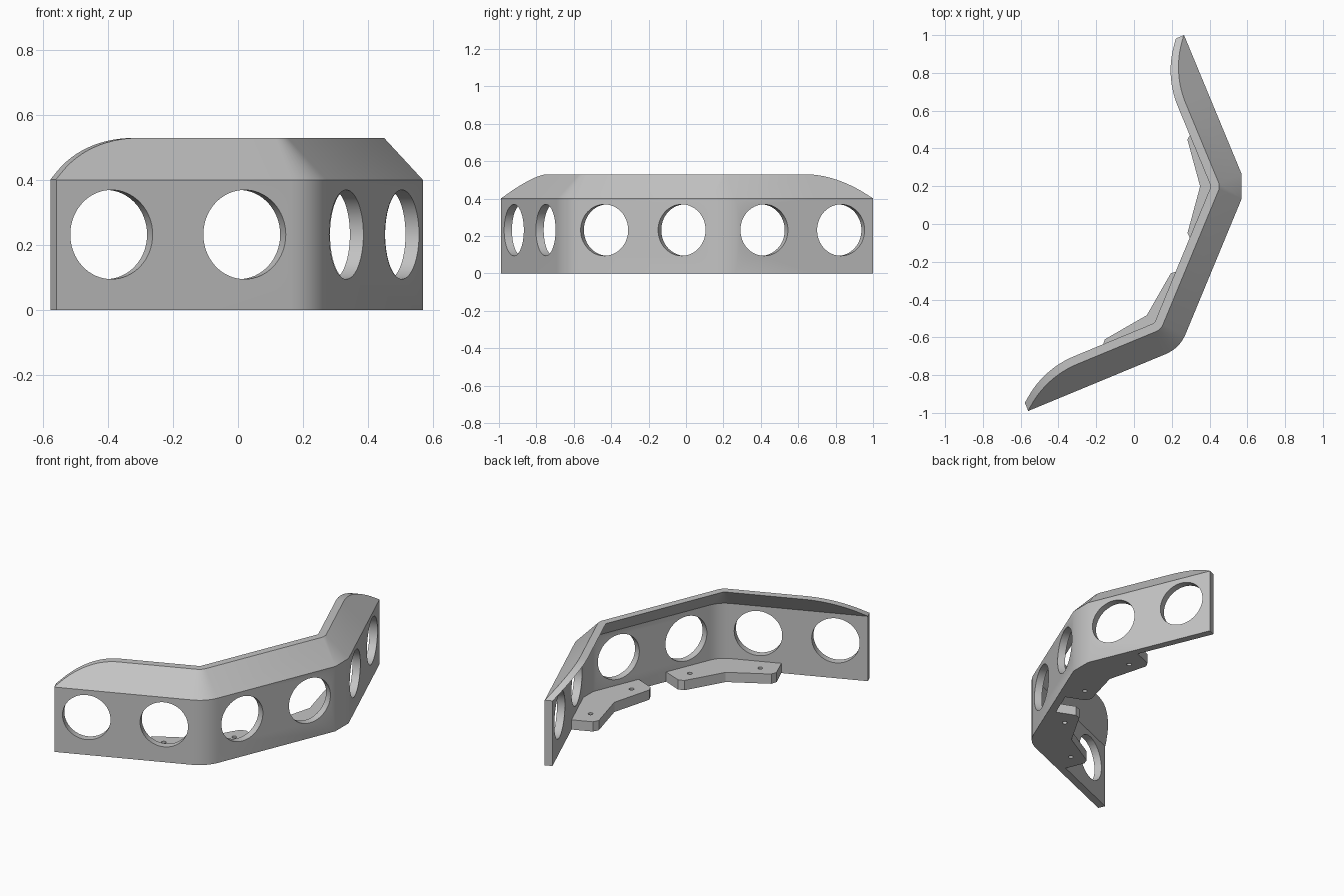
import bpy, bmesh, math
from mathutils import Vector, Matrix

cube = bpy.data.objects.get("Cube")
if cube:
    bpy.data.objects.remove(cube, do_unlink=True)

grey = bpy.data.materials.new("plain grey")
grey.use_nodes = True
grey.diffuse_color = (0.55, 0.55, 0.55, 1)
grey.node_tree.nodes["Principled BSDF"].inputs["Base Color"].default_value = (0.55, 0.55, 0.55, 1)

THICK, WALL, RISE, CURVE = 0.045, 0.4, 0.13, 0.335
TAN, COS = math.tan(math.pi / 8), math.cos(math.pi / 8)

# Plan of the outer wall: two ends, two corners
A, P1 = Vector((-0.56, -0.99)), Vector((0.242, -0.658))
P2, B = Vector((0.597, 0.199)), Vector((0.265, 1.0))
wings = [(A, P1), (P1, P2), (P2, B)]
dirs = [(b - a).normalized() for a, b in wings]


def inward(d):
    return Vector((-d.y, d.x))


def make(name, bm):
    bmesh.ops.recalc_face_normals(bm, faces=bm.faces)
    mesh = bpy.data.meshes.new(name)
    bm.to_mesh(mesh)
    bm.free()
    mesh.materials.append(grey)
    obj = bpy.data.objects.new(name, mesh)
    bpy.context.collection.objects.link(obj)
    return obj


def cylinder(bm, place, radius, depth, sides):
    bmesh.ops.create_cone(bm, cap_ends=True, segments=sides, radius1=radius,
                          radius2=radius, depth=depth, matrix=place)


def cut_and_shade(obj, cutter):
    cutter.hide_render = True
    mod = obj.modifiers.new("holes", 'BOOLEAN')
    mod.operation, mod.solver, mod.object = 'DIFFERENCE', 'EXACT', cutter
    bpy.ops.object.select_all(action='DESELECT')
    bpy.context.view_layer.objects.active = obj
    obj.select_set(True)
    bpy.ops.object.modifier_apply(modifier=mod.name)
    bpy.data.objects.remove(cutter, do_unlink=True)
    bpy.ops.object.shade_smooth_by_angle(angle=math.radians(30))


def end_height(s):
    # Circular run-out of the sloped hood towards each end
    radius = (CURVE ** 2 + RISE ** 2) / (2 * RISE)
    gap = CURVE - s
    return max(0.002, RISE - radius + math.sqrt(radius ** 2 - gap ** 2))


def straight(end, along, normal, s):
    return (lambda d: end + along * s + normal * d), end_height(s)


def corner(p, d0, d1, trim, f):
    # Rounded corner that tightens as it is offset inward
    def at(d):
        c = p + (inward(d0) + inward(d1)).normalized() * d / COS
        t = max(trim - d * TAN, 0.004)
        return c - d0 * t * (1 - f) ** 2 + d1 * t * f ** 2
    return at, RISE


# Curved wall with inward-sloping hood
steps = [CURVE * i / 14 for i in range(15)]
stations = [straight(A, dirs[0], inward(dirs[0]), s) for s in steps]
stations += [corner(P1, dirs[0], dirs[1], 0.083, i / 8) for i in range(9)]
stations += [corner(P2, dirs[1], dirs[2], 0.07, f) for f in (0, 1)]
stations += [straight(B, -dirs[2], inward(dirs[2]), s) for s in reversed(steps)]

bm = bmesh.new()
rings = []
for at, h in stations:
    section = [(0, 0), (0, WALL), (h, WALL + h), (h + THICK, WALL + h), (THICK, WALL), (THICK, 0)]
    rings.append([bm.verts.new((*at(d), z)) for d, z in section])
for r, q in zip(rings, rings[1:]):
    for i in range(6):
        j = (i + 1) % 6
        bm.faces.new((r[i], r[j], q[j], q[i]))
for r in (rings[0], rings[-1]):
    bm.faces.new((r[0], r[1], r[4], r[5]))
    bm.faces.new((r[1], r[2], r[3], r[4]))
wall = make("wall_with_hood", bm)

# Six large round openings, two per wing
bm = bmesh.new()
for (a, b), d, places in zip(wings, dirs, [(0.184, 0.628), (0.24, 0.688), (0.237, 0.681)]):
    n = inward(d)
    turn = Vector((n.x, n.y, 0)).to_track_quat('Z', 'Y').to_matrix().to_4x4()
    for s in places:
        c = a + d * s + n * THICK / 2
        cylinder(bm, Matrix.Translation((c.x, c.y, 0.232)) @ turn, 0.1375, 0.2, 64)
cut_and_shade(wall, make("opening_cutter", bm))

# Mounting brackets inside the corners: outline as (inward, sideways)
half = [(0.184, 0.327), (0.297, 0.28), (0.314, 0.247)]
outline = [(0.047, 0)] + half + [(0.247, 0)] + [(u, -v) for u, v in reversed(half)]
for name, p, d0, d1 in (("front_bracket", P1, dirs[0], dirs[1]), ("rear_bracket", P2, dirs[1], dirs[2])):
    u_axis = (inward(d0) + inward(d1)).normalized()
    v_axis = Vector((u_axis.y, -u_axis.x))

    def plan(u, v):
        return p + u_axis * u + v_axis * v

    bm = bmesh.new()
    base = bm.faces.new([bm.verts.new((*plan(u, v), 0)) for u, v in outline])
    top = bmesh.ops.extrude_face_region(bm, geom=[base])["geom"]
    bmesh.ops.translate(bm, vec=(0, 0, 0.06), verts=[g for g in top if isinstance(g, bmesh.types.BMVert)])
    bracket = make(name, bm)

    # Screw holes
    bm = bmesh.new()
    for v in (-0.2, 0.2):
        cylinder(bm, Matrix.Translation((*plan(0.225, v), 0.03)), 0.014, 0.2, 24)
    cut_and_shade(bracket, make("screw_cutter", bm))
